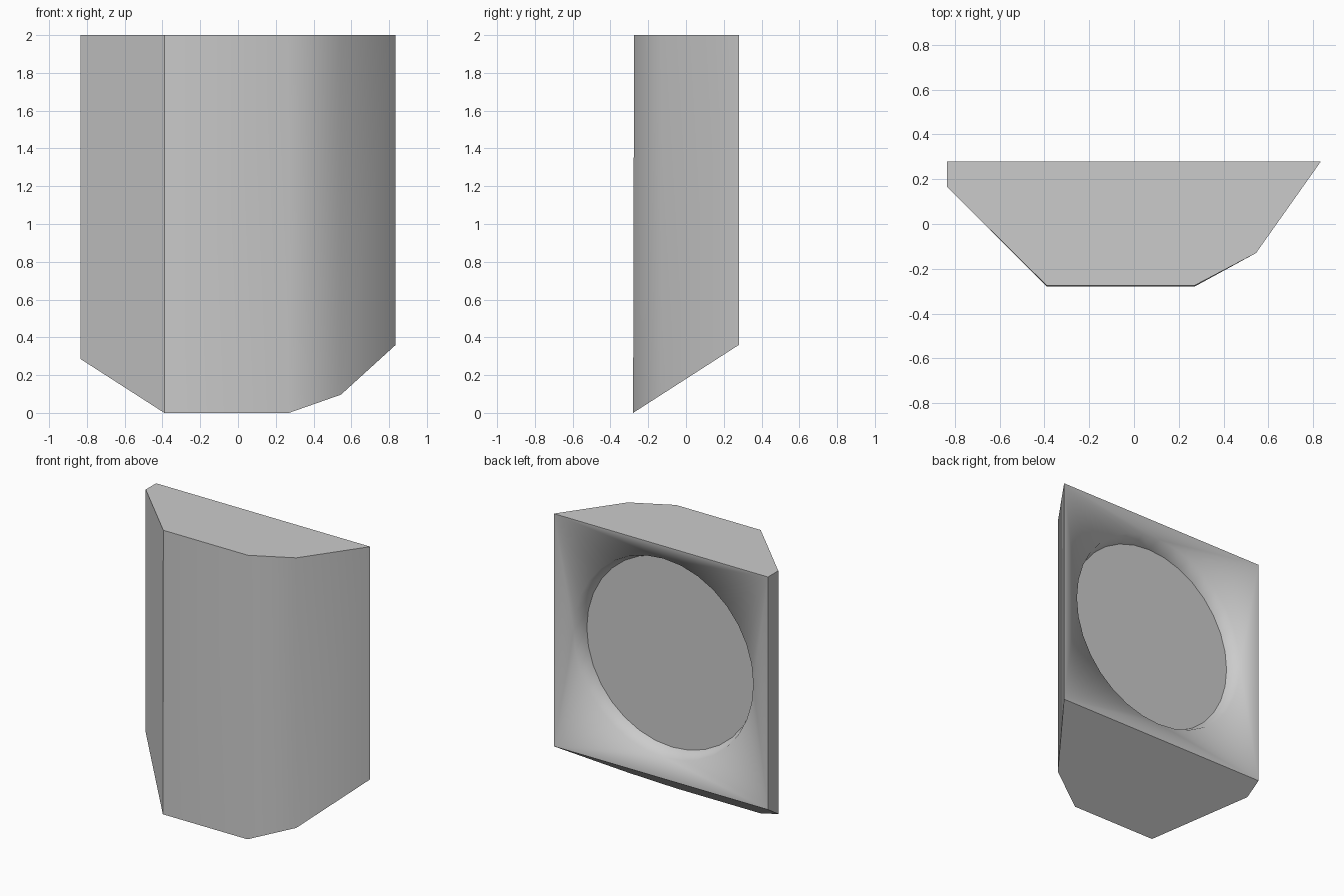
import bpy, bmesh, math

if "Cube" in bpy.data.objects:
    bpy.data.objects.remove(bpy.data.objects["Cube"], do_unlink=True)

BACK, FRONT = 0.28, -0.28
SLOPE = 0.36 / (BACK - FRONT)
CENTRE_Z = 1.195
SIDES = 32

# Plan outline, running from the back left corner round the front
outline = [(-0.835, BACK), (-0.835, 0.165), (-0.39, FRONT),
           (0.27, FRONT), (0.545, -0.13), (0.835, BACK)]

grey = bpy.data.materials.new("plain_grey")
grey.use_nodes = True
colour = (0.6, 0.6, 0.6, 1)
grey.diffuse_color = colour
grey.node_tree.nodes["Principled BSDF"].inputs["Base Color"].default_value = colour

bm = bmesh.new()

# Block with a flat top, a slanted underside and a very slight front taper
low = [bm.verts.new((x, y, (y - FRONT) * SLOPE)) for x, y in outline]
high = [bm.verts.new((x, max(y, FRONT + 0.005), 2)) for x, y in outline]
bm.faces.new(low)
bm.faces.new(high)
for i in range(len(outline) - 1):
    bm.faces.new((low[i], low[i + 1], high[i + 1], high[i]))


# Round recess in the back, narrowing towards its floor
def ring(radius, y):
    turn = 2 * math.pi / SIDES
    return [bm.verts.new((radius * math.cos(i * turn), y,
                          CENTRE_Z + radius * math.sin(i * turn)))
            for i in range(SIDES)]


rim, floor = ring(0.70, 0.25), ring(0.665, 0.155)
for i in range(SIDES):
    j = (i + 1) % SIDES
    bm.faces.new((rim[i], rim[j], floor[j], floor[i]))
bm.faces.new(floor)

# Shallow dished border: each corner fans out to a quarter of the rim
corners = [high[-1], high[0], low[0], low[-1]]
quarter = SIDES // 4
for q, corner in enumerate(corners):
    for i in range(q * quarter, (q + 1) * quarter):
        bm.faces.new((corner, rim[i], rim[(i + 1) % SIDES]))
    bm.faces.new((corner, corners[(q + 1) % 4], rim[(q + 1) * quarter % SIDES]))

bmesh.ops.recalc_face_normals(bm, faces=bm.faces)

# Soft shading over shallow bends and over the lip of the recess
lip = set(rim)
for face in bm.faces:
    face.smooth = True
for edge in bm.edges:
    edge.smooth = (edge.calc_face_angle() < math.radians(30)
                   or lip.issuperset(edge.verts))

mesh = bpy.data.meshes.new("recessed_block")
bm.to_mesh(mesh)
bm.free()
mesh.materials.append(grey)

block = bpy.data.objects.new("recessed_block", mesh)
bpy.context.collection.objects.link(block)
